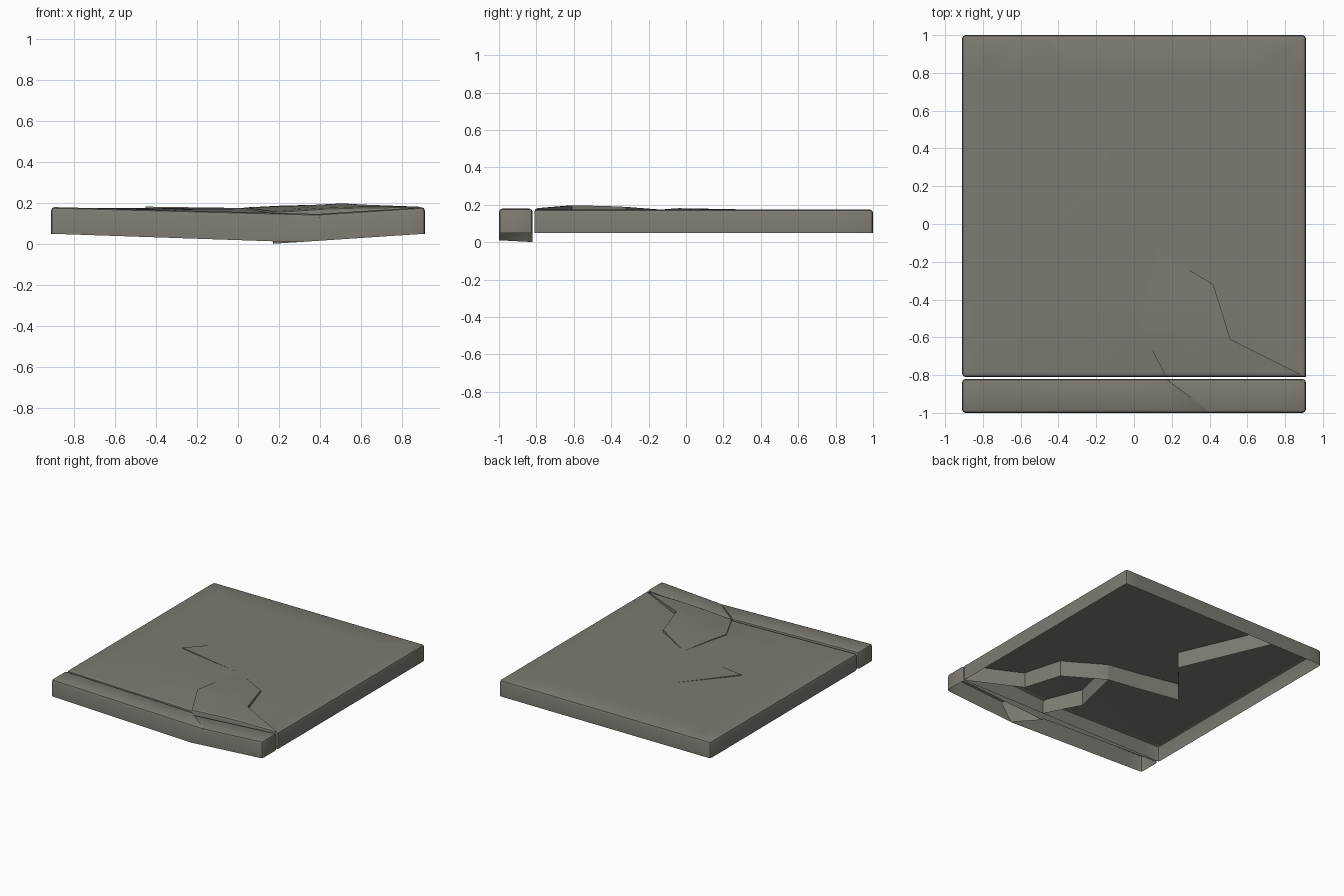
import bpy, bmesh
from math import hypot, radians
from mathutils import Vector

cube = bpy.data.objects.get("Cube")
if cube:
    bpy.data.objects.remove(cube)

stone = bpy.data.materials.new("grey_stone")
stone.use_nodes = True
COLOUR = (0.205, 0.195, 0.165, 1)
stone.diffuse_color = COLOUR
stone.node_tree.nodes["Principled BSDF"].inputs["Base Color"].default_value = COLOUR

BOTTOM = 0.05
HALF = 0.91


def piece(name, outline, top, front, back, bend, grid=0.2):
    """Open-bottomed stone shell: bevelled on its outer sides, then bent."""
    bm = bmesh.new()
    low = [bm.verts.new((x, y, BOTTOM)) for x, y in outline]
    high = [bm.verts.new((x, y, top)) for x, y in outline]
    for i in range(len(outline)):
        j = (i + 1) % len(outline)
        bm.faces.new((low[i], low[j], high[j], high[i]))
    bm.faces.new(high)
    bm.normal_update()

    # Bevel the outer rim and the square corners, not the cracks
    def outer(face):
        c = face.calc_center_median()
        return (abs(abs(c.x) - HALF) < 1e-4 or abs(c.y - front) < 1e-4
                or abs(c.y - back) < 1e-4)

    rim = [e for e in bm.edges if len(e.link_faces) == 2
           and all(outer(f) or f.normal.z > 0.9 for f in e.link_faces)]
    bmesh.ops.bevel(bm, geom=rim, offset=0.018, segments=2, profile=0.5,
                    affect='EDGES')

    # Grid cuts let the top follow the bend
    bmesh.ops.triangulate(bm, faces=[f for f in bm.faces if len(f.verts) > 4])
    for axis in (Vector((1, 0, 0)), Vector((0, 1, 0))):
        for k in range(-4, 5):
            bmesh.ops.bisect_plane(
                bm, geom=bm.verts[:] + bm.edges[:] + bm.faces[:], dist=1e-5,
                plane_co=axis * (k * grid + 0.013), plane_no=axis)
    for v in bm.verts:
        rise = (v.co.z - BOTTOM) / (top - BOTTOM)
        v.co = bend(v.co.x, v.co.y, v.co.z, rise)

    mesh = bpy.data.meshes.new(name)
    bm.to_mesh(mesh)
    bm.free()
    mesh.materials.append(stone)
    obj = bpy.data.objects.new(name, mesh)
    bpy.context.collection.objects.link(obj)
    bpy.ops.object.select_all(action='DESELECT')
    obj.select_set(True)
    bpy.context.view_layer.objects.active = obj
    bpy.ops.object.shade_smooth_by_angle(angle=radians(30))


def sag(x, y):
    """Dip of the slab along its front edge."""
    across = 1 - abs(x - 0.2) / (0.71 if x > 0.2 else 1.11)
    return 0.027 * max(0, across) * min(1, max(0, (-0.5 - y) / 0.31))


def slab_bend(cx=0, cy=0, height=0, radius=1):
    def bend(x, y, z, rise):
        lift = height * max(0, 1 - hypot(x - cx, y - cy) / radius)
        return Vector((x, y, z + rise * (lift - sag(x, y))))
    return bend


# Slab, broken in three along the cracks
F, B = -0.81, 1.0
long_crack = [(0.12, -0.14), (-0.13, -0.10), (-0.45, -0.04), (-0.15, 0.31), (-0.45, B)]
chip_left = [(0.17, F), (0.03, -0.54)]
chip_right = [(0.42, -0.32), (0.51, -0.61)]

piece("slab_left", [(-HALF, F)] + chip_left + long_crack + [(-HALF, B)],
      0.175, F, B, slab_bend())
piece("slab_right", [(HALF, F), (HALF, B)] + long_crack[::-1] + chip_right,
      0.175, F, B, slab_bend(-0.45, -0.04, 0.007, 0.5))
piece("slab_chip", [chip_left[0], (HALF, F)] + chip_right[::-1] + [long_crack[0], chip_left[1]],
      0.175, F, B, slab_bend(0.51, -0.61, 0.028, 0.6))


# Kerb, snapped in two and sunk at the break
def kerb_bend(side, top_slope, low_slope):
    def bend(x, y, z, rise):
        if 0.1 < x < 0.45:
            x -= 0.1 * (1 - rise) * (-0.82 - y) / 0.18
        slope = low_slope + (top_slope - low_slope) * rise
        return Vector((x, y, z - slope * (HALF - side * x)))
    return bend


KF, KB = -1.0, -0.82
piece("kerb_left", [(-HALF, KF), (0.41, KF), (0.17, KB), (-HALF, KB)],
      0.18, KF, KB, kerb_bend(-1, 0.026, 0.034))
piece("kerb_right", [(0.41, KF), (HALF, KF), (HALF, KB), (0.17, KB)],
      0.18, KF, KB, kerb_bend(1, 0.065, 0.066))
